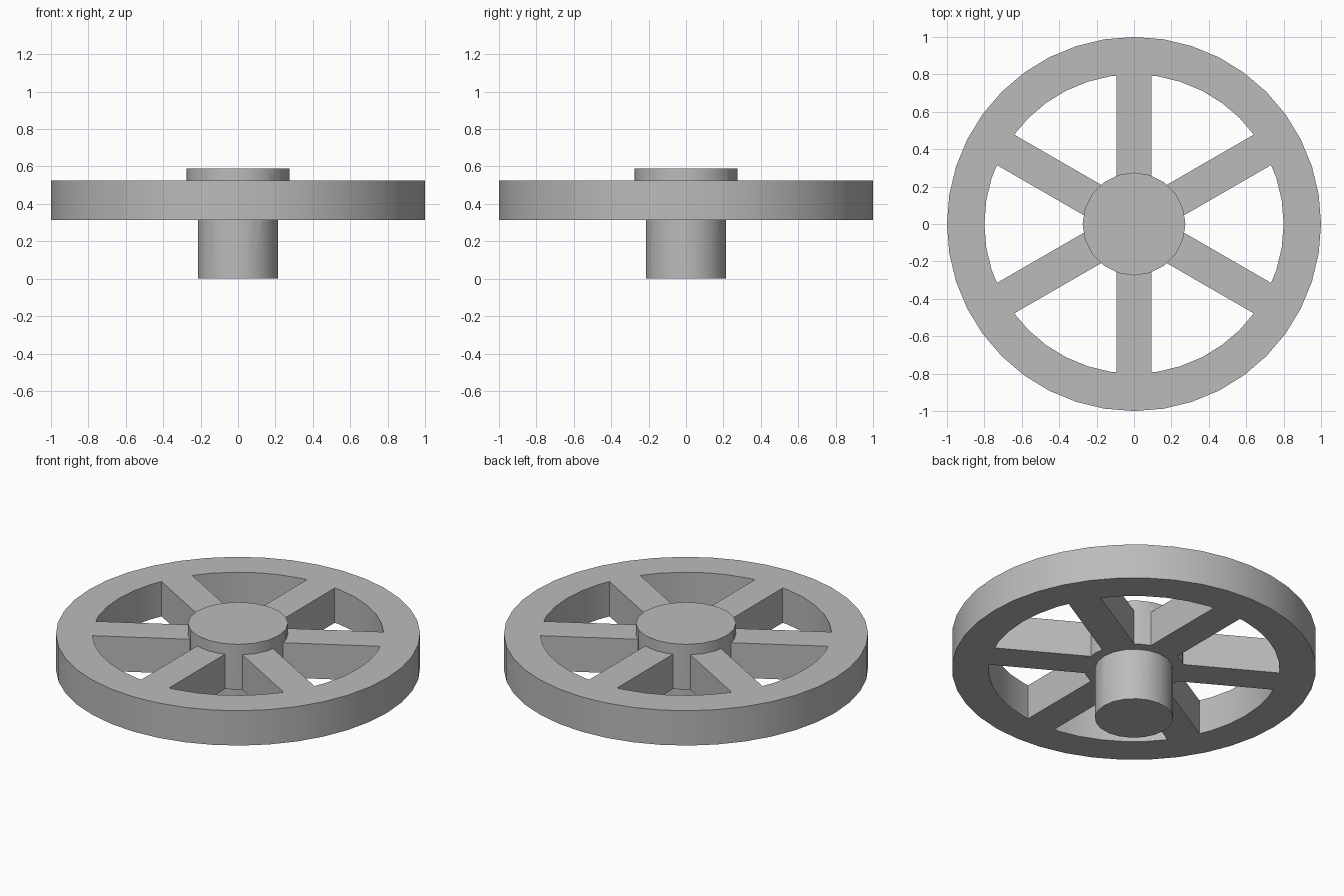
import bpy
import math

cube = bpy.data.objects.get("Cube")
if cube:
    bpy.data.objects.remove(cube, do_unlink=True)

GREY = (0.5, 0.5, 0.5, 1)
grey = bpy.data.materials.new("plain grey")
grey.use_nodes = True
grey.diffuse_color = GREY
grey.node_tree.nodes["Principled BSDF"].inputs["Base Color"].default_value = GREY

WHEEL_BOTTOM, WHEEL_TOP, HUB_TOP = 0.313, 0.524, 0.588


def finish(obj, name):
    obj.name = name
    obj.data.materials.append(grey)
    return obj


def cylinder(name, radius, bottom, top, sides):
    bpy.ops.mesh.primitive_cylinder_add(
        vertices=sides, radius=radius, depth=top - bottom,
        location=(0, 0, (bottom + top) / 2))
    return finish(bpy.context.object, name)


def combine(target, tool, operation):
    """Merge or cut with a tool object, then discard the tool."""
    mod = target.modifiers.new("combine", "BOOLEAN")
    mod.operation, mod.object, mod.solver = operation, tool, "EXACT"
    bpy.context.view_layer.objects.active = target
    bpy.ops.object.modifier_apply(modifier=mod.name)
    bpy.data.objects.remove(tool, do_unlink=True)


# Outer rim, a ring
wheel = cylinder("wheel", 1.0, WHEEL_BOTTOM, WHEEL_TOP, 40)
combine(wheel, cylinder("opening", 0.8, 0, 1, 40), "DIFFERENCE")

# Three crossing bars make the six spokes
for i in range(3):
    bpy.ops.mesh.primitive_cube_add(
        size=1, location=(0, 0, (WHEEL_BOTTOM + WHEEL_TOP) / 2),
        rotation=(0, 0, math.radians(60 * i)))
    bar = finish(bpy.context.object, "spoke_bar")
    bar.scale = (0.187, 1.8, WHEEL_TOP - WHEEL_BOTTOM)
    combine(wheel, bar, "UNION")

# Raised hub in the middle and shaft below
combine(wheel, cylinder("hub", 0.275, WHEEL_BOTTOM, HUB_TOP, 20), "UNION")
combine(wheel, cylinder("shaft", 0.215, 0, WHEEL_BOTTOM + 0.1, 20), "UNION")

# Smooth round walls with crisp corners
bpy.ops.object.select_all(action="DESELECT")
wheel.select_set(True)
bpy.context.view_layer.objects.active = wheel
bpy.ops.object.shade_smooth_by_angle(angle=math.radians(30))
